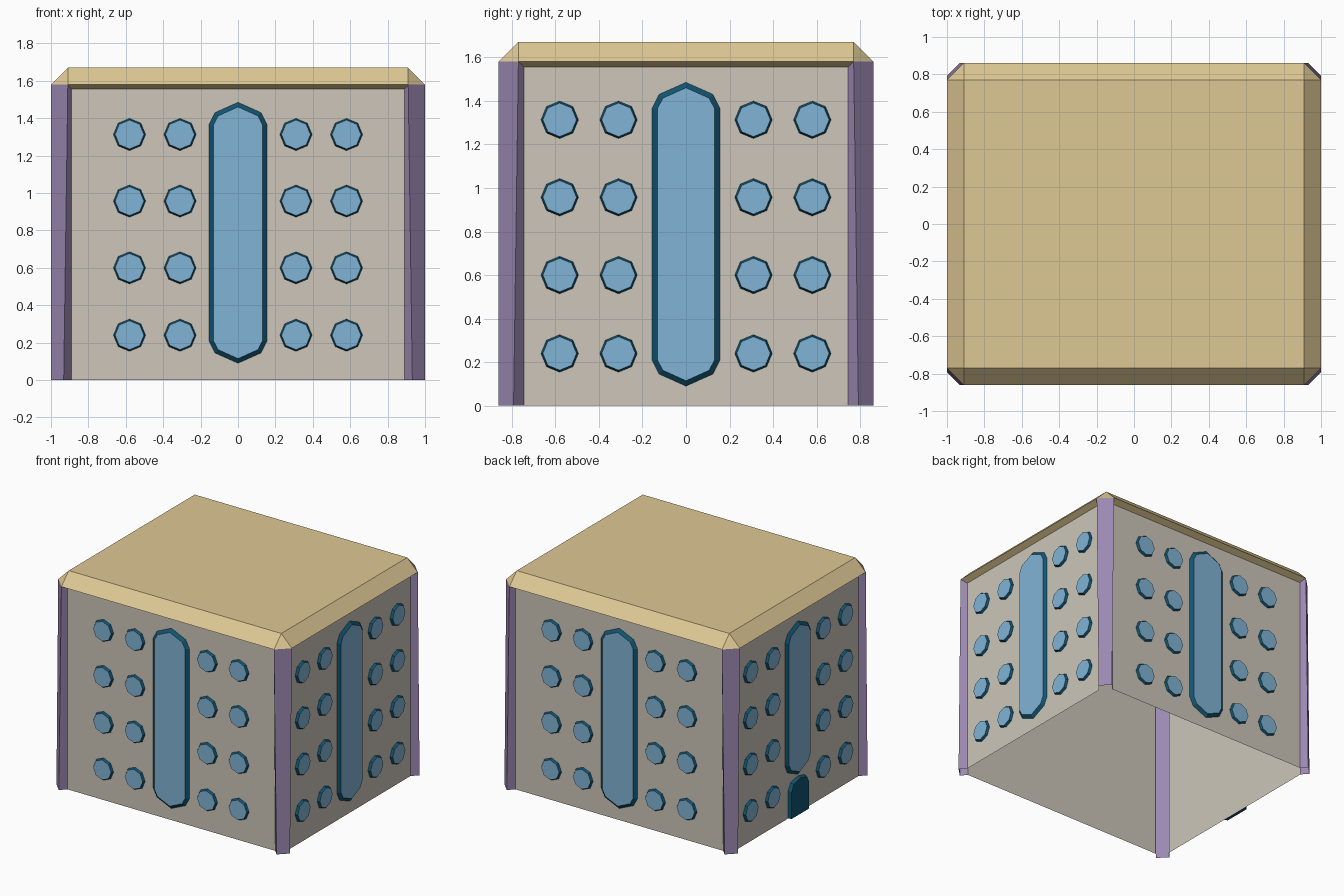
import bpy, math
from mathutils import Vector

if "Cube" in bpy.data.objects:
    bpy.data.objects.remove(bpy.data.objects["Cube"])


def material(name, rgb):
    m = bpy.data.materials.new(name)
    lin = [((c / 255 + 0.055) / 1.055) ** 2.4 for c in rgb]
    m.diffuse_color = (*lin, 1)
    m.use_nodes = True
    m.node_tree.nodes["Principled BSDF"].inputs["Base Color"].default_value = m.diffuse_color
    return m


WALL = material("stone wall", (205, 198, 186))
ROOF = material("sand roof", (222, 200, 148))
PILLAR = material("purple pillar", (156, 137, 178))
GLASS = material("blue glass", (128, 180, 213))
FRAME = material("dark teal frame", (17, 84, 112))


def build(name, verts, faces, mats, idx=None):
    me = bpy.data.meshes.new(name)
    me.from_pydata(verts, [], faces)
    for m in mats:
        me.materials.append(m)
    for p, i in zip(me.polygons, idx or [0] * len(faces)):
        p.material_index = i
    me.update()
    ob = bpy.data.objects.new(name, me)
    bpy.context.collection.objects.link(ob)
    return ob


# Main dimensions
HX, HY = 1.0, 0.86            # outer half sizes
INSET = 0.045                 # walls sit behind the pillars
WX, WY = HX - INSET, HY - INSET
EX, EY = 0.89, 0.745          # half widths of the wall panels
Z_WALL, Z_EAVE, Z_TOP = 1.555, 1.58, 1.67
CUT_LOW, CUT_HIGH = 0.068, 0.09   # corner chamfer at the foot and at the eave
CORNERS = [(1, -1), (1, 1), (-1, 1), (-1, -1)]


def pillar_points(sx, sy, cut, z_in, z_out):
    pts = [(EX, WY, z_in), (HX - cut, HY, z_out), (HX, HY - cut, z_out), (WX, EY, z_in)]
    pts = [(sx * x, sy * y, z) for x, y, z in pts]
    return pts if sx * sy < 0 else pts[::-1]


# Corner pillars, slightly tapering
for n, (sx, sy) in enumerate(CORNERS):
    low = pillar_points(sx, sy, CUT_LOW, 0, 0)
    high = pillar_points(sx, sy, CUT_HIGH, Z_WALL, Z_EAVE)
    build(f"corner_pillar_{n + 1}", low + high,
          [(i, i + 1, i + 5, i + 4) for i in range(3)], [PILLAR])

# Roof: flat top, sloped edges, corner triangles and the lip under the eave
top = [(sx * (HX - CUT_HIGH), sy * (HY - CUT_HIGH), Z_TOP) for sx, sy in CORNERS]
rim = [p for c in CORNERS for p in pillar_points(*c, CUT_HIGH, Z_WALL, Z_EAVE)]
faces = [(0, 1, 2, 3)]
for i in range(4):
    j = (i + 1) % 4
    a, b = 4 + 4 * i, 4 + 4 * j
    faces += [(a + 1, a + 2, i), (a + 2, b + 1, j, i), (a + 3, b, b + 1, a + 2)]
build("roof", top + rim, faces, [ROOF])

# The four sides: name, outward normal, wall distance, half width
SIDES = [("front", (0, -1, 0), WY, EX), ("right", (1, 0, 0), WX, EY),
         ("back", (0, 1, 0), WY, EX), ("left", (-1, 0, 0), WX, EY)]


def place(normal, dist, pts, h):
    n = Vector(normal)
    u = Vector((0, 0, 1)).cross(n)
    return [u * x + Vector((0, 0, z)) + n * (dist + h) for x, z in pts]


def raised_panel(name, normal, dist, outer, inner, h, mats):
    """Bevelled frame rising from the wall, closed by a flat face."""
    k = len(outer)
    verts = place(normal, dist, outer, 0) + place(normal, dist, inner, h)
    faces = [(i, (i + 1) % k, k + (i + 1) % k, k + i) for i in range(k)]
    faces.append(tuple(range(k, 2 * k)))
    build(name, verts, faces, mats, [0] * k + [len(mats) - 1])


def octagon(cx, cz, r):
    return [(cx + r * math.cos(i * math.pi / 4), cz + r * math.sin(i * math.pi / 4))
            for i in range(8)]


def tall_outline(z0, z1, w, e):
    """Tall window with a pointed, chamfered top and bottom, shrunk by e."""
    half = [(w - e, z0 + 0.12), (w - e, z1 - 0.12), (w * 0.79 - e * 0.7, z1 - 0.055 - e * 0.7),
            (0, z1 - e)]
    left = [(-x, z) for x, z in half[2::-1]]
    low = [(-w * 0.79 + e * 0.7, z0 + 0.055 + e * 0.7), (0, z0 + e),
           (w * 0.79 - e * 0.7, z0 + 0.055 + e * 0.7)]
    return half + left + low


for side, normal, dist, half in SIDES:
    # Wall panel
    panel = [(-half, 0), (half, 0), (half, Z_WALL), (-half, Z_WALL)]
    build(f"{side}_wall", place(normal, dist, panel, 0), [(0, 1, 2, 3)], [WALL])
    # Tall middle window, shorter above the door
    z0 = 0.30 if side == "left" else 0.09
    raised_panel(f"{side}_tall_window", normal, dist, tall_outline(z0, 1.485, 0.156, 0),
                 tall_outline(z0, 1.485, 0.156, 0.025), 0.02, [FRAME, GLASS])
    # Grid of small octagonal windows
    for r, z in enumerate((0.24, 0.60, 0.957, 1.313)):
        for c, x in enumerate((-0.58, -0.31, 0.31, 0.58)):
            raised_panel(f"{side}_window_{r + 1}_{c + 1}", normal, dist, octagon(x, z, 0.086),
                         octagon(x, z, 0.077), 0.018, [FRAME, GLASS])


# Arched door in the left wall
def door_outline(e):
    w, t = 0.115 - e, 0.285 - e
    return [(-w, 0), (w, 0), (w, t - 0.07), (w * 0.75, t - 0.02), (0, t),
            (-w * 0.75, t - 0.02), (-w, t - 0.07)]


raised_panel("door", (-1, 0, 0), WX, door_outline(0), door_outline(0.008), 0.025, [FRAME])
